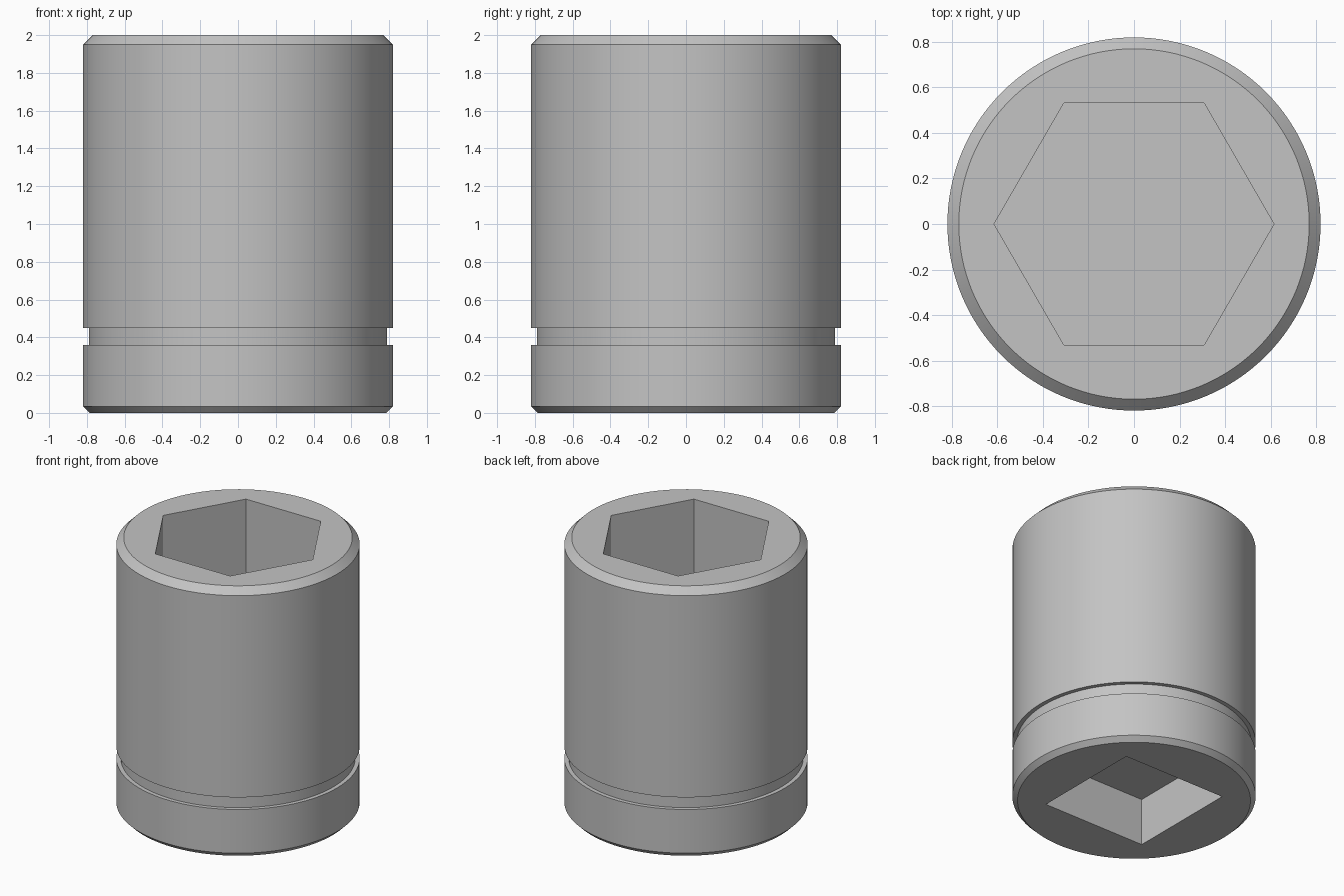
import bpy, bmesh
from math import cos, sin, pi, radians

if "Cube" in bpy.data.objects:
    bpy.data.objects.remove(bpy.data.objects["Cube"])

SEGMENTS = 128
HEIGHT = 2.0

steel = bpy.data.materials.new("steel grey")
steel.use_nodes = True
GREY = (0.55, 0.55, 0.55, 1)
steel.diffuse_color = GREY
steel.node_tree.nodes["Principled BSDF"].inputs["Base Color"].default_value = GREY


def lathe(name, profile, sides, turn=0.0):
    """Closed solid from (radius, height) rings, capped at both ends."""
    bm = bmesh.new()
    angles = [turn + 2 * pi * i / sides for i in range(sides)]
    rings = [[bm.verts.new((r * cos(a), r * sin(a), z)) for a in angles]
             for r, z in profile]
    for low, high in zip(rings, rings[1:]):
        for i in range(sides):
            j = (i + 1) % sides
            bm.faces.new((low[i], low[j], high[j], high[i]))
    bm.faces.new(rings[0][::-1])
    bm.faces.new(rings[-1])
    bmesh.ops.recalc_face_normals(bm, faces=bm.faces)
    mesh = bpy.data.meshes.new(name)
    bm.to_mesh(mesh)
    bm.free()
    mesh.materials.append(steel)
    obj = bpy.data.objects.new(name, mesh)
    bpy.context.collection.objects.link(obj)
    return obj


def cut(target, cutter):
    """Subtract the cutter from the target, then discard it."""
    cutter.hide_render = True
    mod = target.modifiers.new("recess", "BOOLEAN")
    mod.operation = "DIFFERENCE"
    mod.solver = "EXACT"
    mod.object = cutter
    bpy.context.view_layer.objects.active = target
    bpy.ops.object.modifier_apply(modifier=mod.name)
    bpy.data.objects.remove(cutter)


# Turned body: chamfered ends and a square-edged retaining groove
R, GROOVE_R = 0.82, 0.79
body = lathe("socket_body", [
    (0.785, 0), (R, 0.035),
    (R, 0.36), (GROOVE_R, 0.36), (GROOVE_R, 0.45), (R, 0.45),
    (R, 1.95), (0.77, HEIGHT)], SEGMENTS)

# Hexagonal recess in the top
cut(body, lathe("hex_cutter", [(0.615, 1.0), (0.615, HEIGHT + 0.2)], 6))

# Square drive recess in the underside
cut(body, lathe("drive_cutter", [(0.596, -0.2), (0.596, 0.35)], 4, pi / 4))

# Smooth walls with crisp machined edges
bpy.ops.object.select_all(action="DESELECT")
body.select_set(True)
bpy.context.view_layer.objects.active = body
bpy.ops.object.shade_smooth_by_angle(angle=radians(30))
